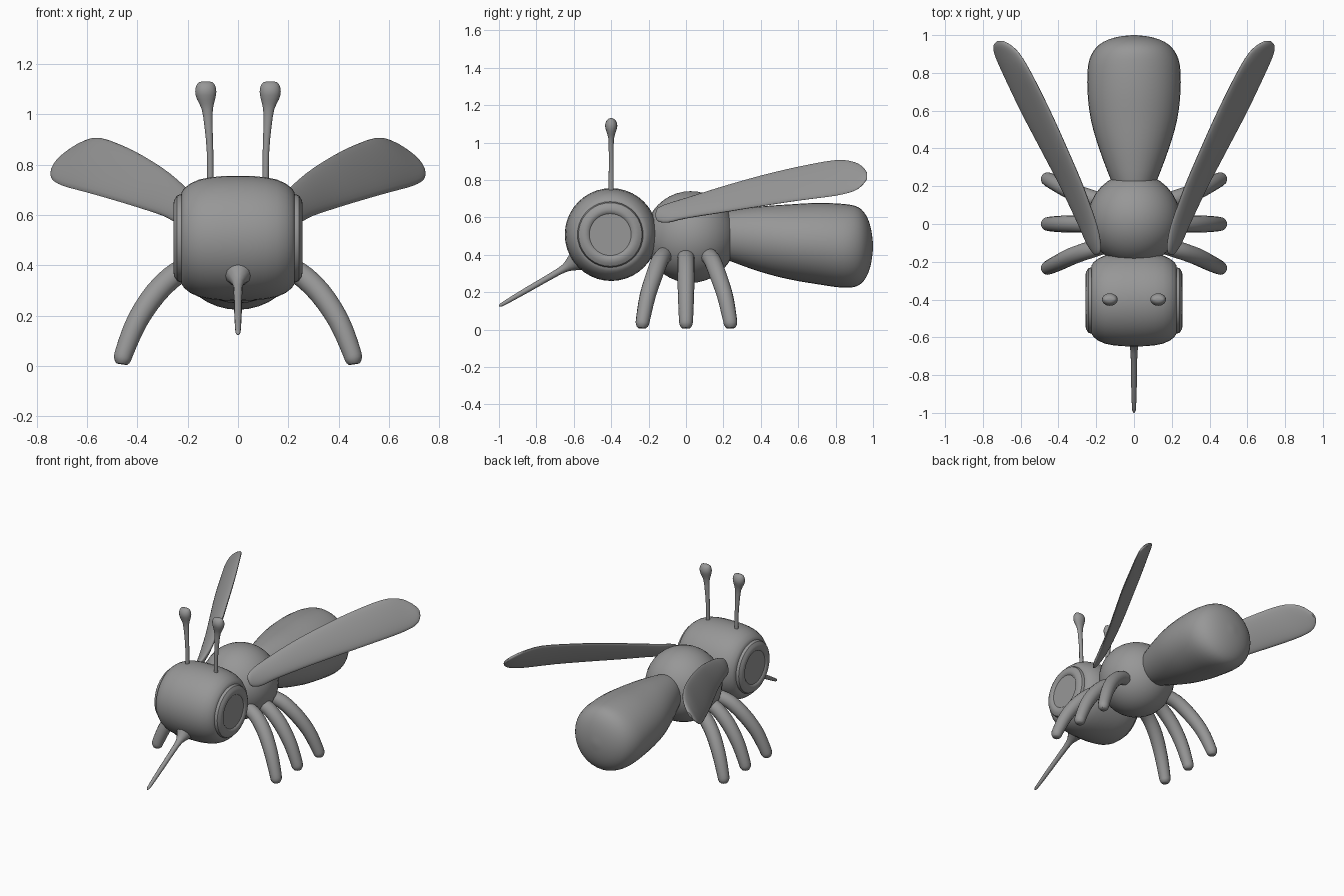
import bpy, bmesh, math
from mathutils import Vector

if "Cube" in bpy.data.objects:
    bpy.data.objects.remove(bpy.data.objects["Cube"])

grey = bpy.data.materials.new("plain grey")
grey.diffuse_color = (0.31, 0.31, 0.31, 1)
grey.use_nodes = True
grey.node_tree.nodes["Principled BSDF"].inputs["Base Color"].default_value = grey.diffuse_color


def refine(rows, k=3):
    """Pass a Catmull-Rom curve through rows of numbers."""
    out = []
    for i in range(len(rows) - 1):
        p = [rows[max(i - 1, 0)], rows[i], rows[i + 1], rows[min(i + 2, len(rows) - 1)]]
        for j in range(k):
            t = j / k
            out.append([0.5 * (2 * b + (c - a) * t + (2 * a - 5 * b + 4 * c - d) * t * t
                               + (3 * b - a - 3 * c + d) * t ** 3) for a, b, c, d in zip(*p)])
    return out + [list(rows[-1])]


def loft(name, rings, sides=24, mirror=False, angle=50):
    """Skin elliptical rings given as (centre, half axis u, half axis v)."""
    bm = bmesh.new()
    loops = []
    for c, u, v in rings:
        loops.append([bm.verts.new(Vector(c) + Vector(u) * math.cos(a) + Vector(v) * math.sin(a))
                      for a in (2 * math.pi * i / sides for i in range(sides))])
    for a, b in zip(loops, loops[1:]):
        for i in range(sides):
            j = (i + 1) % sides
            bm.faces.new((a[i], a[j], b[j], b[i]))
    bm.faces.new(loops[0])
    bm.faces.new(loops[-1])
    bmesh.ops.recalc_face_normals(bm, faces=bm.faces)
    mesh = bpy.data.meshes.new(name)
    bm.to_mesh(mesh)
    bm.free()
    ob = bpy.data.objects.new(name, mesh)
    bpy.context.collection.objects.link(ob)
    mesh.materials.append(grey)
    bpy.ops.object.select_all(action='DESELECT')
    ob.select_set(True)
    bpy.context.view_layer.objects.active = ob
    bpy.ops.object.shade_smooth_by_angle(angle=math.radians(angle))
    if mirror:
        ob.modifiers.new("mirror", 'MIRROR')
    return ob


def tube(name, rows, sides=16, mirror=False):
    """Round tube through rows of (x, y, z, radius)."""
    pts = [Vector(r[:3]) for r in rows]
    rings = []
    for i, p in enumerate(pts):
        d = (pts[min(i + 1, len(pts) - 1)] - pts[max(i - 1, 0)]).normalized()
        side = Vector((0, 1, 0)) if abs(d.y) < 0.7 else Vector((1, 0, 0))
        u = (side - d * side.dot(d)).normalized()
        rings.append((p, u * rows[i][3], d.cross(u) * rows[i][3]))
    return loft(name, rings, sides, mirror)


# Head: turned about the x axis
half = [(0.0, 0.248), (0.06, 0.247), (0.11, 0.242), (0.155, 0.233), (0.19, 0.217),
        (0.215, 0.197), (0.225, 0.18)]
profile = [(-x, r) for x, r in reversed(half[1:])] + half
loft("head", [((x, -0.4, 0.508), (0, r, 0), (0, 0, r)) for x, r in profile], 40)

# Eyes: rounded discs with a shallow dish
eye = [(0.2, 0.17), (0.225, 0.176), (0.242, 0.17), (0.253, 0.153), (0.257, 0.135),
       (0.254, 0.12), (0.247, 0.112), (0.247, 0.01)]
loft("eyes", [((x, -0.405, 0.508), (0, r, 0), (0, 0, r)) for x, r in eye], 36, True, 35)

# Thorax
bpy.ops.mesh.primitive_uv_sphere_add(segments=32, ring_count=20, radius=0.245,
                                     location=(0, 0.025, 0.495))
thorax = bpy.context.object
thorax.name = "thorax"
thorax.data.materials.append(grey)
bpy.ops.object.shade_smooth_by_angle(angle=math.radians(50))

# Abdomen: y, centre z, half width, half height
abdomen = [(0.18, 0.505, 0.095, 0.11), (0.24, 0.5, 0.125, 0.135), (0.4, 0.483, 0.185, 0.175),
           (0.55, 0.469, 0.228, 0.2), (0.7, 0.46, 0.246, 0.217), (0.84, 0.448, 0.243, 0.224),
           (0.92, 0.445, 0.212, 0.21), (0.965, 0.445, 0.16, 0.162), (0.99, 0.445, 0.09, 0.09),
           (1.0, 0.445, 0.012, 0.012)]
loft("abdomen", [((0, y, z), (w, 0, 0), (0, 0, h)) for y, z, w, h in refine(abdomen)], 36)

# Proboscis with a flared root
tube("proboscis", refine([(0, -0.59, 0.365, 0.055), (0, -0.63, 0.34, 0.03),
                          (0, -0.68, 0.31, 0.018), (0, -0.85, 0.212, 0.015),
                          (0, -0.97, 0.142, 0.011), (0, -0.993, 0.129, 0.007),
                          (0, -1.0, 0.125, 0.001)], 2), 12)

# Antennae with knobbed ends
stalk = [(0.11, 0.72, 0.013, 0.014), (0.111, 0.85, 0.013, 0.013), (0.117, 0.95, 0.016, 0.013),
         (0.122, 1.02, 0.022, 0.015), (0.127, 1.06, 0.036, 0.026), (0.128, 1.09, 0.042, 0.033),
         (0.128, 1.115, 0.037, 0.026), (0.128, 1.127, 0.028, 0.014), (0.128, 1.13, 0.015, 0.006)]
loft("antennae", [((x, -0.4, z), (a, 0, 0), (0, b, 0)) for x, z, a, b in refine(stalk, 2)],
     16, True)

# Legs: the front and rear pairs splay away from the middle pair
bend = [(0.16, 0.4, 0.044, 0.0), (0.24, 0.37, 0.046, 0.2), (0.325, 0.292, 0.046, 0.45),
        (0.4, 0.18, 0.043, 0.75), (0.45, 0.06, 0.038, 0.95), (0.459, 0.025, 0.034, 0.99),
        (0.462, 0.008, 0.022, 1.0)]
for name, root, tip in (("front_legs", -0.115, -0.235), ("middle_legs", 0, 0),
                        ("rear_legs", 0.115, 0.24)):
    tube(name, refine([(x, root + (tip - root) * t, z, r) for x, z, r, t in bend]), 14, True)

# Wings: y, then x and z of the upper and lower edges, then half thickness
wing = [(-0.162, 0.195, 0.625, 0.205, 0.6, 0.006), (-0.15, 0.182, 0.65, 0.218, 0.58, 0.014),
        (-0.1, 0.18, 0.672, 0.25, 0.573, 0.022), (0.0, 0.2, 0.702, 0.295, 0.596, 0.024),
        (0.2, 0.27, 0.765, 0.39, 0.628, 0.024), (0.4, 0.355, 0.822, 0.495, 0.66, 0.024),
        (0.6, 0.445, 0.87, 0.6, 0.69, 0.023), (0.8, 0.545, 0.906, 0.695, 0.716, 0.022),
        (0.9, 0.605, 0.895, 0.738, 0.742, 0.019), (0.945, 0.65, 0.868, 0.742, 0.775, 0.015),
        (0.968, 0.69, 0.838, 0.725, 0.805, 0.008)]
rings = []
for y, ux, uz, lx, lz, t in refine(wing):
    edge = Vector(((ux - lx) / 2, 0, (uz - lz) / 2))
    across = Vector((-edge.z, 0, edge.x)).normalized() * t
    rings.append((((ux + lx) / 2, y, (uz + lz) / 2), edge, across))
loft("wings", rings, 24, True)
